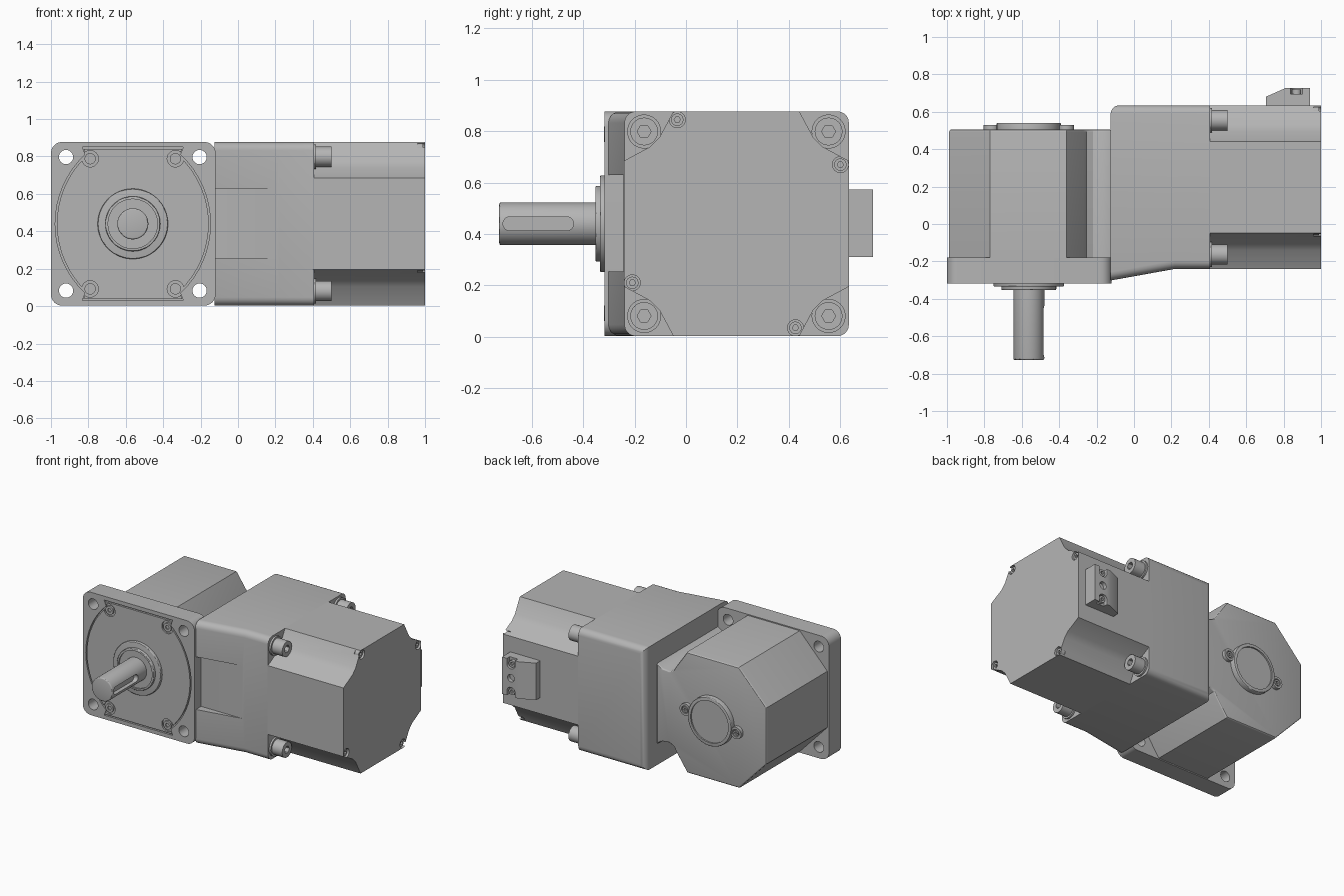
import bpy, bmesh, math
from mathutils import Vector

old = bpy.data.objects.get("Cube")
if old:
    bpy.data.objects.remove(old, do_unlink=True)

metal = bpy.data.materials.new("cast_grey")
metal.use_nodes = True
GREY = (0.46, 0.46, 0.46, 1)
metal.diffuse_color = GREY
metal.node_tree.nodes["Principled BSDF"].inputs["Base Color"].default_value = GREY

ZC = 0.44       # height of every centre line
GX = -0.5625    # gear axis
MY = 0.196      # motor axis
SIGNS = [(i, j) for i in (-1, 1) for j in (-1, 1)]


# ---- helpers ----
def circle(u, v, r, n=40):
    return [(u + r * math.cos(2 * math.pi * i / n), v + r * math.sin(2 * math.pi * i / n))
            for i in range(n)]


def rounded(u, v, hu, hv, r, n=8):
    pts = []
    for k, (su, sv) in enumerate([(1, 1), (-1, 1), (-1, -1), (1, -1)]):
        for i in range(n + 1):
            a = math.pi / 2 * (k + i / n)
            pts.append((u + su * (hu - r) + r * math.cos(a), v + sv * (hv - r) + r * math.sin(a)))
    return pts


def box(u0, u1, v0, v1):
    return [(u0, v0), (u1, v0), (u1, v1), (u0, v1)]


def place(axis, u, v, w):
    return {"x": Vector((w, u, v)), "y": Vector((u, w, v)), "z": Vector((u, v, w))}[axis]


def shade(ob):
    for p in ob.data.polygons:
        p.use_smooth = True
    ob.data.set_sharp_from_angle(angle=math.radians(30))


def prism(name, axis, a, b, pts, bevel=0, pick=None, segments=3):
    """Extrude a flat outline along an axis, rounding the edges that pick accepts."""
    bm = bmesh.new()
    clean = [p for i, p in enumerate(pts) if (Vector(p) - Vector(pts[i - 1])).length > 1e-5]
    face = bm.faces.new([bm.verts.new(place(axis, u, v, a)) for u, v in clean])
    ext = bmesh.ops.extrude_face_region(bm, geom=[face])
    moved = [g for g in ext["geom"] if isinstance(g, bmesh.types.BMVert)]
    bmesh.ops.translate(bm, verts=moved, vec=place(axis, 0, 0, b - a))
    bmesh.ops.recalc_face_normals(bm, faces=bm.faces)
    if bevel:
        edges = [e for e in bm.edges if pick(e.verts[0].co, e.verts[1].co)]
        bmesh.ops.bevel(bm, geom=edges, offset=bevel, segments=segments, profile=0.5,
                        affect="EDGES", clamp_overlap=True)
    me = bpy.data.meshes.new(name)
    bm.to_mesh(me)
    bm.free()
    me.materials.append(metal)
    ob = bpy.data.objects.new(name, me)
    bpy.context.collection.objects.link(ob)
    shade(ob)
    return ob


def cut(ob, axis, a, b, pts):
    """Subtract a prism and bake the result."""
    tool = prism("cutter", axis, a, b, pts)
    mod = ob.modifiers.new("cut", "BOOLEAN")
    mod.operation, mod.solver, mod.object = "DIFFERENCE", "EXACT", tool
    deps = bpy.context.evaluated_depsgraph_get()
    me = bpy.data.meshes.new_from_object(ob.evaluated_get(deps))
    ob.modifiers.clear()
    ob.data = me
    bpy.data.objects.remove(tool, do_unlink=True)
    shade(ob)


def screw(name, axis, seat, top, u, v, r):
    head = prism(name, axis, seat, top, circle(u, v, r, 32))
    h = top - seat
    cut(head, axis, top - 0.5 * h, top + 0.2 * h, circle(u, v, r * 0.5, 6))


# ---- mounting flange with its inset cover ----
def cover_outline(s):
    R, off = 0.507, 0.092
    side = [math.asin(0.37 / R) * (i / 8 - 1) for i in range(17)]
    arc = [(R * math.cos(t) - off, R * math.sin(t)) for t in side]
    half = [(0.27, -0.41)] + arc + [(0.27, 0.41)]
    full = half + [(-x, -z) for x, z in half]
    return [(GX + s * x, ZC + s * z) for x, z in full]


flange = prism("mounting_flange", "y", -0.317, -0.18, rounded(-0.56, ZC, 0.44, 0.4375, 0.06))
for i, j in SIGNS:
    cut(flange, "y", -0.5, 0, circle(GX + i * 0.357, ZC + j * 0.357, 0.038))
cut(flange, "y", -0.4, -0.303, cover_outline(1))
cover = prism("front_cover", "y", -0.317, -0.30, cover_outline(0.978))
for i, j in SIGNS:
    u, v = GX + i * 0.228, ZC + j * 0.348
    cut(cover, "y", -0.4, -0.306, circle(u, v, 0.044))
    screw("cover_screw", "y", -0.303, -0.319, u, v, 0.03)

# ---- output boss, seal and shaft ----
rim = lambda y: (lambda p, q: abs(p.y - y) < 1e-4 and abs(q.y - y) < 1e-4)
prism("output_boss", "y", -0.31, -0.335, circle(GX, ZC, 0.188, 64), 0.006, rim(-0.335))
seal = prism("seal_ring", "y", -0.31, -0.353, circle(GX, ZC, 0.147, 64), 0.006, rim(-0.353))
cut(seal, "y", -0.4, -0.343, circle(GX, ZC, 0.132, 48))
shaft = prism("output_shaft", "y", -0.3, -0.727, circle(GX, ZC, 0.083, 64), 0.008, rim(-0.727))
cut(shaft, "x", GX + 0.05, GX + 0.2, rounded(-0.575, ZC, 0.137, 0.027, 0.0265))

# ---- gear housing: chamfered block with pockets beside the adapter ----
upper = [(-0.988, 0.20), (-0.77, 0.43), (-0.36, 0.43), (-0.27, 0.30), (-0.255, 0.272),
         (-0.22, 0.255), (-0.165, 0.26), (-0.12, 0.29)]
housing = [(x, ZC + z) for x, z in upper] + [(x, ZC - z) for x, z in reversed(upper)]
prism("gear_housing", "y", -0.2, 0.505, housing, 0.012, rim(0.505))

# ---- rear bearing cap with two ears ----
cap = prism("rear_cap", "y", 0.49, 0.54, circle(GX, ZC, 0.172, 64), 0.006, rim(0.54))
cut(cap, "y", 0.53, 0.6, circle(GX, ZC, 0.148, 64))
for s in (-1, 1):
    u, v = GX + s * 0.2, ZC + s * 0.03
    ear = prism("cap_ear", "y", 0.49, 0.53, circle(u, v, 0.042))
    cut(ear, "y", 0.515, 0.6, circle(u, v, 0.026))
    screw("cap_screw", "y", 0.505, 0.53, u, v, 0.02)


# ---- adapter between gearbox and motor, flared at the flange ----
def adapter_edges(p, q):
    long_edge = abs(p.x - q.x) > 0.1 and abs(p.z - q.z) < 0.01 and abs(p.y - q.y) < 0.2
    corner = abs(p.z - q.z) > 0.1 and p.y > 0.6 and p.x < 0
    return long_edge or corner


plan = [(-0.125, -0.302), (0.22, -0.24), (0.405, -0.24), (0.405, 0.634), (-0.125, 0.634)]
adapter = prism("motor_adapter", "z", 0.0025, 0.8775, plan, 0.045, adapter_edges, 5)
cut(adapter, "x", -0.2, 0.21, box(-0.5, -0.243, 0.255, 0.63))

# ---- motor body: square with notched corners ----
H = 0.4375
corner = [(H, 0.245), (0.335, 0.3), (0.3, 0.335), (0.245, H)]
section = []
for k in range(4):
    c, s = round(math.cos(k * math.pi / 2)), round(math.sin(k * math.pi / 2))
    section += [(MY + c * y - s * z, ZC + s * y + c * z) for y, z in corner]
motor = prism("motor_body", "x", 0.40, 1.0, section)

# small end screws, one per corner, set in open notches
for k in range(4):
    a = k * math.pi / 2
    c, s = math.cos(a), math.sin(a)
    u, v = MY + c * 0.405 - s * 0.23, ZC + s * 0.405 + c * 0.23
    cut(motor, "x", 0.96, 1.1, circle(u, v, 0.031))
    screw("end_screw", "x", 0.955, 0.99, u, v, 0.024)

# large bolts clamping the motor
for i, j in SIGNS:
    u, v = MY + i * 0.359, ZC + j * 0.359
    prism("bolt_seat", "x", 0.39, 0.418, circle(u, v, 0.066))
    screw("motor_bolt", "x", 0.40, 0.50, u, v, 0.054)

# ---- cable connector on the back ----
wedge = [(0.705, 0.62), (0.705, 0.68), (0.81, 0.727), (0.94, 0.727), (0.94, 0.62)]
plug = prism("connector", "z", 0.31, 0.573, wedge)
cut(plug, "y", 0.70, 0.8, circle(0.87, ZC, 0.027))
for s in (-1, 1):
    v = ZC + s * 0.098
    cut(plug, "y", 0.695, 0.8, rounded(0.87, v + s * 0.03, 0.032, 0.062, 0.03))
    screw("connector_screw", "y", 0.69, 0.718, 0.87, v, 0.024)
